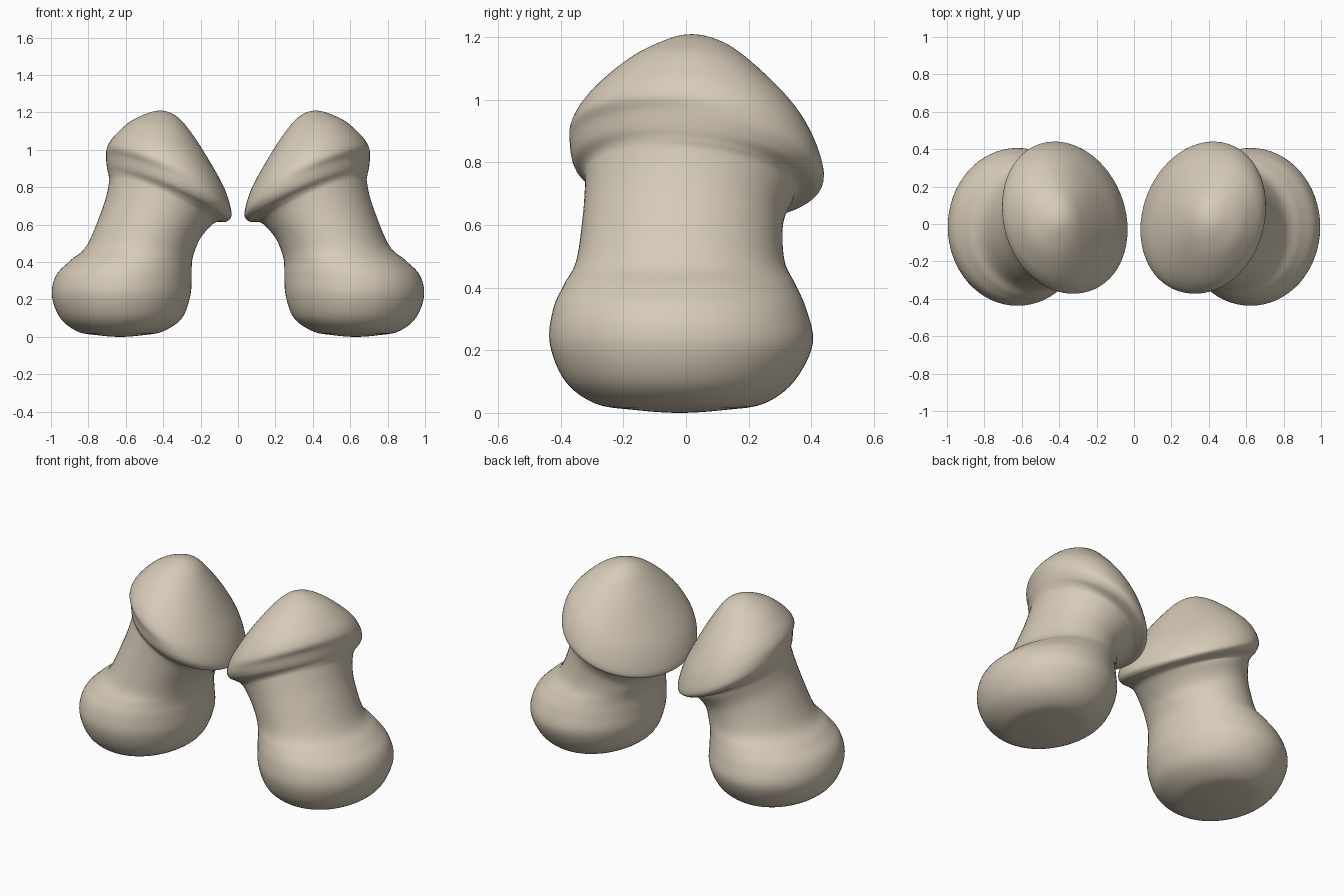
import bpy, bmesh
from math import cos, sin, tau

if "Cube" in bpy.data.objects:
    bpy.data.objects.remove(bpy.data.objects["Cube"], do_unlink=True)

SEGMENTS, STEPS = 64, 6

clay = bpy.data.materials.new("warm_beige")
clay.use_nodes = True
clay.diffuse_color = (0.68, 0.60, 0.48, 1)
clay.node_tree.nodes["Principled BSDF"].inputs["Base Color"].default_value = clay.diffuse_color

# Cross-sections from sole to crown:
# centre x, y, z, radius x, radius y, y skew, slope along x, slope along y
RINGS = [
    (.63, -.02, .00, .00, .00, .00, .00, .00),
    (.63, -.02, .01, .13, .15, .00, .00, .00),
    (.63, -.02, .03, .23, .27, .00, .00, .00),
    (.625, -.02, .10, .325, .365, .00, .00, .00),
    (.625, -.015, .22, .37, .42, .00, .00, .00),
    (.61, -.02, .33, .362, .405, .00, .00, .00),
    (.57, -.02, .41, .325, .37, .00, .00, .00),
    (.515, -.018, .485, .29, .333, .00, .03, .00),
    (.46, -.01, .615, .26, .32, .02, .33, -.04),
    (.412, .01, .715, .278, .33, .04, .41, -.12),
    (.392, .015, .745, .30, .34, .055, .43, -.14),
    (.375, .03, .765, .325, .385, .06, .45, -.16),
    (.37, .035, .81, .335, .40, .066, .46, -.17),
    (.385, .02, .90, .315, .382, .055, .38, -.11),
    (.405, .018, 1.005, .255, .317, .045, .29, -.09),
    (.415, .018, 1.12, .165, .20, .02, .18, -.06),
    (.415, .018, 1.185, .085, .10, .00, .05, .00),
    (.415, .018, 1.21, .00, .00, .00, .00, .00),
]


def opposite(ring):
    """Ring past a pole, so the ends close as round domes."""
    x, y, z, rx, ry, skew, a, b = ring
    return (x, y, z, -rx, -ry, -skew, a, b)


def blend(p, q, r, s, t):
    return 0.5 * (2 * q + (r - p) * t + (2 * p - 5 * q + 4 * r - s) * t ** 2
                  + (3 * q - p - 3 * r + s) * t ** 3)


def smooth_rings():
    pts = [opposite(RINGS[1])] + RINGS + [opposite(RINGS[-2])]
    for i in range(len(RINGS) - 1):
        for k in range(STEPS):
            yield [blend(*vals, k / STEPS) for vals in zip(*pts[i:i + 4])]


def build_leg(name, side):
    bm = bmesh.new()
    loops = []
    for x, y, z, rx, ry, skew, a, b in list(smooth_rings())[1:]:
        loop = []
        for i in range(SEGMENTS):
            c, s = cos(tau * i / SEGMENTS), sin(tau * i / SEGMENTS)
            dx, dy = rx * c, skew * c + ry * s
            loop.append(bm.verts.new((side * (x + dx), y + dy, z + a * dx + b * dy)))
        loops.append(loop)
    for low, high in zip(loops, loops[1:]):
        for i in range(SEGMENTS):
            j = (i + 1) % SEGMENTS
            bm.faces.new((low[i], low[j], high[j], high[i]))
    # Close the sole and the crown with fans
    for loop, ring in ((loops[0], RINGS[0]), (loops[-1], RINGS[-1])):
        tip = bm.verts.new((side * ring[0], ring[1], ring[2]))
        for i in range(SEGMENTS):
            bm.faces.new((loop[i], loop[(i + 1) % SEGMENTS], tip))
    bmesh.ops.recalc_face_normals(bm, faces=bm.faces)
    for face in bm.faces:
        face.smooth = True
    mesh = bpy.data.meshes.new(name)
    bm.to_mesh(mesh)
    bm.free()
    mesh.materials.append(clay)
    obj = bpy.data.objects.new(name, mesh)
    bpy.context.collection.objects.link(obj)


# Mirrored pair of stubby legs with domed tops
build_leg("left_leg", 1)
build_leg("right_leg", -1)
